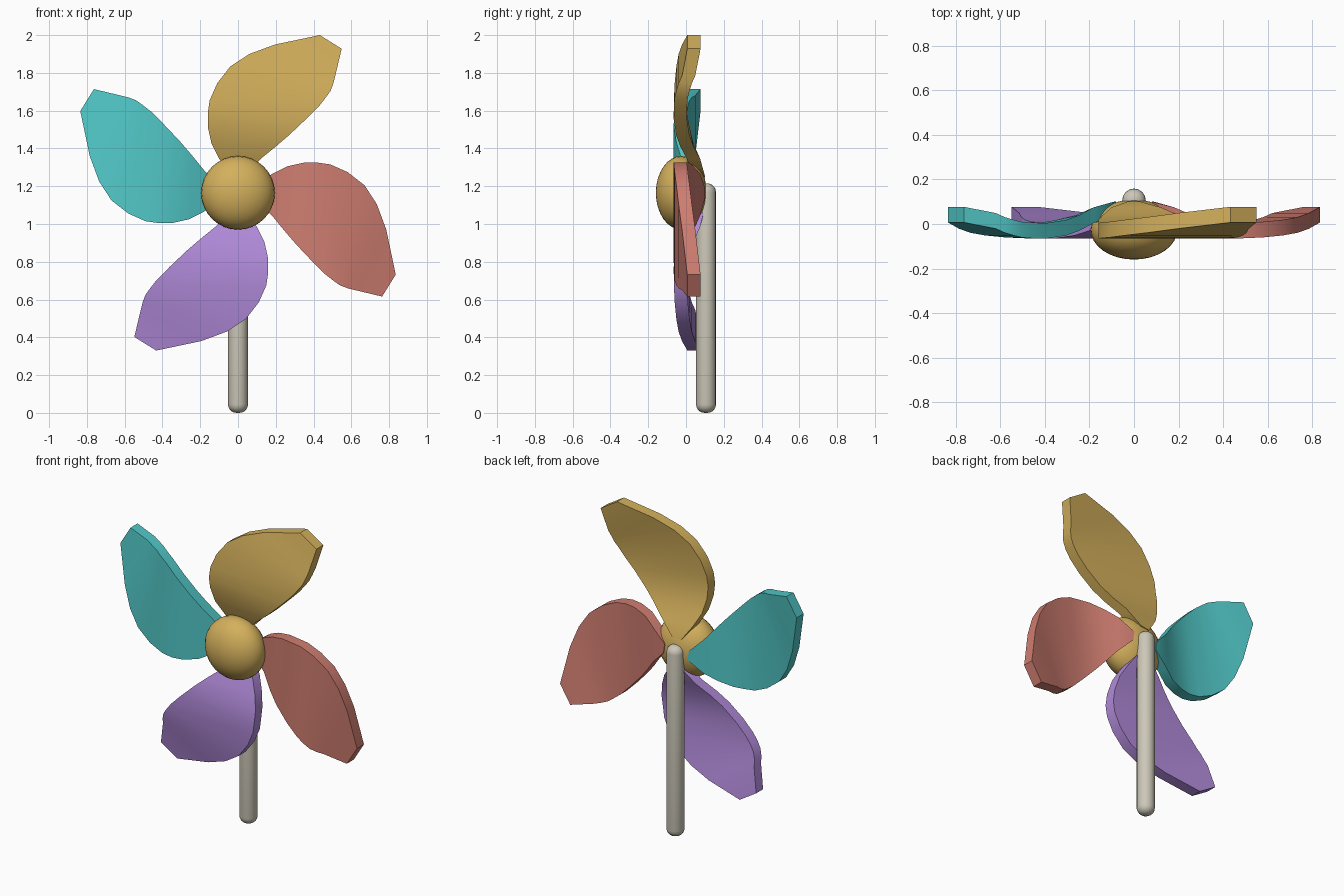
import bpy, bmesh, math
from mathutils import Matrix, Vector

default = bpy.data.objects.get("Cube")
if default:
    bpy.data.objects.remove(default, do_unlink=True)

HUB_Z = 1.165
THICK = 0.07


def material(name, rgb):
    linear = [((c + 0.055) / 1.055) ** 2.4 for c in rgb] + [1.0]
    mat = bpy.data.materials.new(name)
    mat.use_nodes = True
    mat.diffuse_color = linear
    bsdf = next(n for n in mat.node_tree.nodes if n.type == 'BSDF_PRINCIPLED')
    bsdf.inputs["Base Color"].default_value = linear
    return mat


def finish(name, bm, mat, angle=40):
    bmesh.ops.recalc_face_normals(bm, faces=bm.faces)
    mesh = bpy.data.meshes.new(name)
    bm.to_mesh(mesh)
    bm.free()
    mesh.materials.append(mat)
    obj = bpy.data.objects.new(name, mesh)
    bpy.context.collection.objects.link(obj)
    bpy.ops.object.select_all(action='DESELECT')
    obj.select_set(True)
    bpy.context.view_layer.objects.active = obj
    bpy.ops.object.shade_smooth_by_angle(angle=math.radians(angle))
    return obj


gold = material("gold", (0.83, 0.69, 0.36))
teal = material("teal", (0.32, 0.78, 0.78))
coral = material("coral", (0.81, 0.49, 0.44))
purple = material("purple", (0.69, 0.54, 0.85))
ivory = material("ivory", (0.80, 0.78, 0.72))

# Blade stations from root to tip: rounded edge x, z; straighter edge x, z; depth
STATIONS = [
    (-.03, .08, .03, .09, .03),
    (-.10, .18, .12, .18, .005),
    (-.14, .26, .20, .245, -.03),
    (-.16, .35, .27, .305, -.052),
    (-.16, .42, .36, .39, -.065),
    (-.15, .49, .43, .46, -.064),
    (-.11, .58, .465, .505, -.06),
    (-.04, .67, .49, .54, -.051),
    (.06, .735, .505, .58, -.039),
    (.195, .785, .515, .62, -.021),
    (.433, .835, .549, .763, .007),
]


def blade(name, mat, quarter_turns):
    bm = bmesh.new()
    rings = []
    for ax, az, bx, bz, y in STATIONS:
        corners = [(ax, y, az), (bx, y, bz), (bx, y + THICK, bz), (ax, y + THICK, az)]
        rings.append([bm.verts.new(c) for c in corners])
    for a, b in zip(rings, rings[1:]):
        for i in range(4):
            j = (i + 1) % 4
            bm.faces.new((a[i], a[j], b[j], b[i]))
    bm.faces.new(rings[0])
    bm.faces.new(rings[-1])
    turn = Matrix.Rotation(quarter_turns * math.pi / 2, 4, 'Y')
    bm.transform(Matrix.Translation((0, 0, HUB_Z)) @ turn)
    return finish(name, bm, mat)


# Four curved blades, clockwise from the top
for turns, (name, mat) in enumerate([("top_blade", gold), ("left_blade", coral),
                                     ("bottom_blade", purple), ("right_blade", teal)]):
    blade(name, mat, turns)

# Flattened round hub
bm = bmesh.new()
bmesh.ops.create_uvsphere(bm, u_segments=32, v_segments=16, radius=0.195)
bm.transform(Matrix.Translation((0, -0.025, HUB_Z))
             @ Matrix.Diagonal((1, 0.69, 1, 1)) @ Matrix.Rotation(math.pi / 2, 4, 'X'))
finish("hub", bm, gold)

# Stick with rounded ends behind the hub
LENGTH, RADIUS = 1.215, 0.053
bm = bmesh.new()
bmesh.ops.create_cone(bm, cap_ends=True, segments=16, radius1=RADIUS,
                      radius2=RADIUS, depth=LENGTH)
rims = [e for e in bm.edges if abs(e.verts[0].co.z - e.verts[1].co.z) < 0.01]
bmesh.ops.bevel(bm, geom=rims, offset=0.046, segments=5, profile=0.5,
                affect='EDGES', clamp_overlap=True)
bm.transform(Matrix.Translation((0, 0.106, LENGTH / 2)))
finish("stick", bm, ivory)
